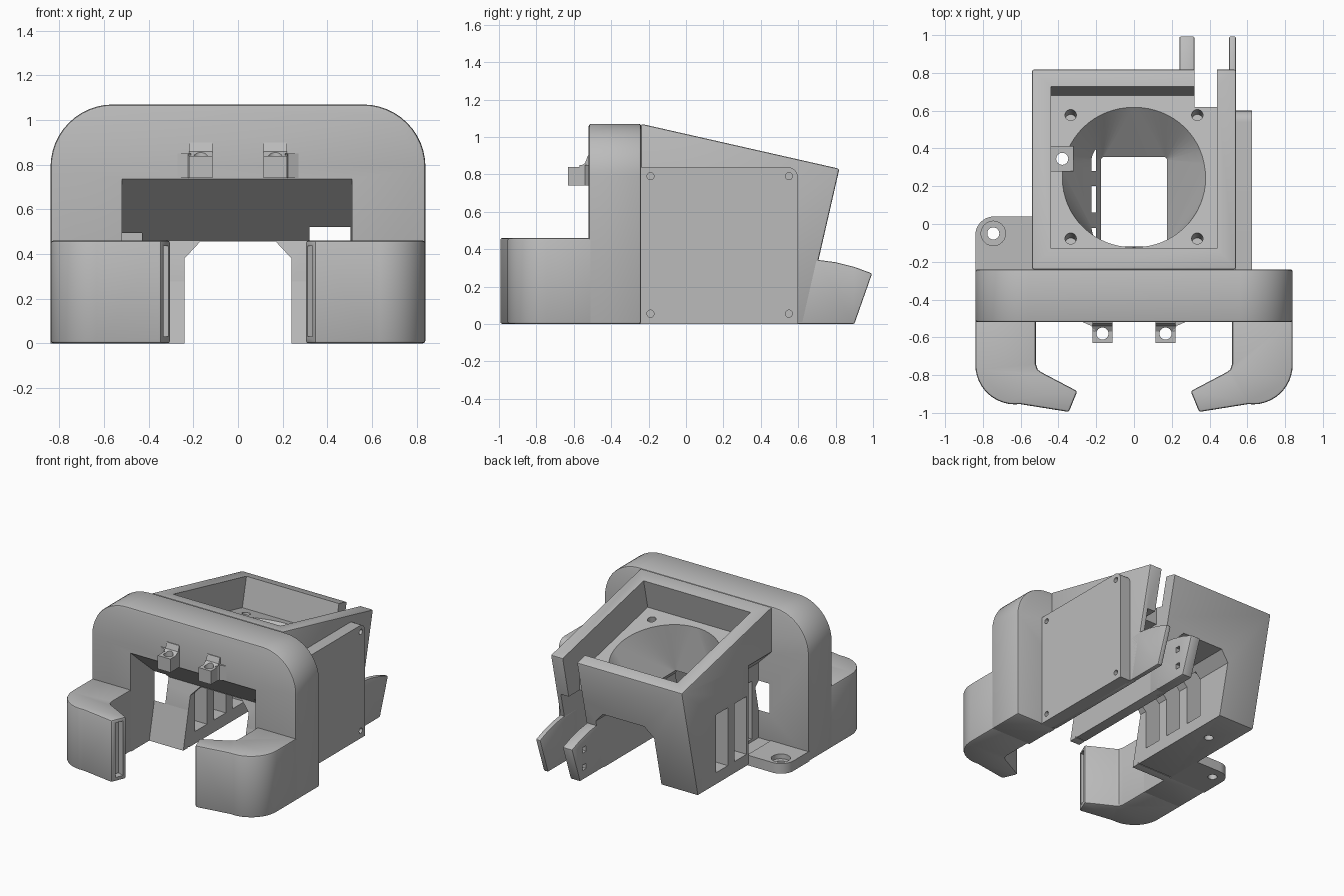
import bpy, bmesh
from math import sin, cos, atan, radians
from mathutils import Matrix, Vector

cube = bpy.data.objects.get("Cube")
if cube:
    bpy.data.objects.remove(cube)

grey = bpy.data.materials.new("light grey plastic")
grey.use_nodes = True
grey.diffuse_color = (0.5, 0.5, 0.5, 1)
grey.node_tree.nodes["Principled BSDF"].inputs["Base Color"].default_value = (0.5, 0.5, 0.5, 1)

# The fan seat is tilted down towards the back
TILT = atan(0.226)
SEAT = Matrix.Translation((0, 0.25, 0.733)) @ Matrix.Rotation(-TILT, 4, 'X')


def finish(name, bm):
    bmesh.ops.recalc_face_normals(bm, faces=bm.faces)
    mesh = bpy.data.meshes.new(name)
    bm.to_mesh(mesh)
    bm.free()
    mesh.materials.append(grey)
    obj = bpy.data.objects.new(name, mesh)
    bpy.context.collection.objects.link(obj)
    return obj


def prism(name, axis, pts, lo, hi):
    """Extrude a 2D outline along one axis."""
    place = {'X': lambda p, d: (d, p[0], p[1]),
             'Y': lambda p, d: (p[0], d, p[1]),
             'Z': lambda p, d: (p[0], p[1], d)}[axis]
    bm = bmesh.new()
    low = [bm.verts.new(place(p, lo)) for p in pts]
    high = [bm.verts.new(place(p, hi)) for p in pts]
    bm.faces.new(low)
    bm.faces.new(high)
    for i in range(len(pts)):
        j = (i + 1) % len(pts)
        bm.faces.new((low[i], low[j], high[j], high[i]))
    return finish(name, bm)


def box(name, x, y, z, matrix=None):
    obj = prism(name, 'Z', [(x[0], y[0]), (x[1], y[0]), (x[1], y[1]), (x[0], y[1])], *z)
    if matrix:
        obj.data.transform(matrix)
    return obj


def arc(cx, cy, r, start, end, n=12):
    angles = [radians(start + (end - start) * i / n) for i in range(n + 1)]
    return [(cx + r * cos(a), cy + r * sin(a)) for a in angles]


def rod(name, axis, centre, r, lo, hi, matrix=None):
    obj = prism(name, axis, arc(*centre, r, 0, 345, 23), lo, hi)
    if matrix:
        obj.data.transform(matrix)
    return obj


def apply(obj, mod):
    bpy.context.view_layer.objects.active = obj
    bpy.ops.object.modifier_apply(modifier=mod.name)


def bevel(obj, width=0.012):
    mod = obj.modifiers.new("bevel", 'BEVEL')
    mod.width, mod.segments, mod.limit_method = width, 2, 'ANGLE'
    mod.angle_limit = radians(40)
    apply(obj, mod)


def cut(obj, cutters):
    for c in cutters:
        mod = obj.modifiers.new("cut", 'BOOLEAN')
        mod.operation, mod.solver, mod.object = 'DIFFERENCE', 'EXACT', c
        apply(obj, mod)


def drop(cutters):
    for c in cutters:
        bpy.data.objects.remove(c)


# Passages shared by the arch and the housing
entry = prism("entry_cutter", 'X', [(-0.7, -0.1), (-0.7, 0.735), (-0.52, 0.735), (-0.2, 0.46),
                                    (-0.3, 0), (-0.32, -0.1)], -0.52, 0.51)
channel = prism("channel_cutter", 'Y', [(-0.24, -0.1), (-0.24, 0.38), (-0.17, 0.455), (0.17, 0.455),
                                        (0.24, 0.38), (0.24, -0.1)], -0.6, 1.2)
cable_bay = box("cable_bay_cutter", (0.32, 0.505), (-0.5, 1.2), (-0.1, 0.52))
shared = [entry, channel, cable_bay]

# Front arch
arch = prism("front_arch", 'Y', [(-0.84, 0), (0.84, 0)] + arc(0.56, 0.79, 0.28, 0, 90)
             + arc(-0.56, 0.79, 0.28, 90, 180), -0.52, -0.24)
bevel(arch)
cut(arch, shared)

# Rear housing with the sloped top
housing = prism("rear_housing", 'X', [(-0.24, 0), (-0.24, 1.07), (0.82, 0.83), (0.63, 0)], -0.54, 0.54)
pocket = box("pocket_cutter", (-0.44, 0.44), (-0.44, 0.44), (0, 0.6), SEAT)
notch = box("notch_cutter", (0.32, 0.44), (0.62, 1.2), (-0.1, 1.2))

# Round to square air duct as a hull
bm = bmesh.new()
for x, y in arc(0, 0, 0.385, 0, 354.375, 63):
    bm.verts.new(SEAT @ Vector((x, y, 0.01)))
for x in (-0.17, 0.17):
    for y in (-0.12, 0.34):
        bm.verts.new((x, y, 0.445))
bmesh.ops.convex_hull(bm, input=bm.verts)
duct = finish("duct_cutter", bm)

cutters = [pocket, notch, duct]
for sx in (-0.335, 0.335):
    for sy in (-0.335, 0.335):
        cutters.append(rod("screw_cutter", 'Z', (sx, sy), 0.03, -0.12, 0.1, SEAT))
for y in (-0.16, 0.06, 0.28):
    cutters.append(box("vent_cutter", (-0.7, -0.2), (y, y + 0.14), (0.09, 0.52)))
cutters.append(prism("recess_cutter", 'Y', [(-0.6, 0.07), (-0.6, 0.76), (-0.54, 0.74), (-0.43, 0.63),
                                            (-0.43, 0.07)], -0.3, 0.04))
cutters.append(box("nut_recess_cutter", (-0.44, -0.32), (0.28, 0.41), (0.64, 0.9)))
cutters.append(rod("bolt_cutter", 'Z', (-0.38, 0.345), 0.032, -0.1, 0.9))
bevel(housing, 0.01)
cut(housing, shared + cutters)
drop(cutters + shared)

# Bolt boss inside the duct
boss = box("bolt_boss", (-0.44, -0.32), (0.28, 0.41), (0.52, 0.64))
boss_cut = [rod("bore_cutter", 'Z', (-0.38, 0.345), 0.032, 0.4, 0.8),
            rod("head_cutter", 'Z', (-0.38, 0.345), 0.058, 0.61, 0.8)]
cut(boss, boss_cut)
drop(boss_cut)

# Hooked arms with a slot in each tip
for side, label in ((1, "left"), (-1, "right")):
    outline = [(0.84, -0.5)] + arc(0.63, -0.745, 0.21, 0, -97) + [
        (0.345, -0.995), (0.3, -0.885), (0.49, -0.785), (0.51, -0.77), (0.52, -0.74), (0.52, -0.5)]
    arm = prism(label + "_arm", 'Z', [(side * x, y) for x, y in outline], 0, 0.46)
    bevel(arm)
    turn = Matrix.Translation((side * 0.322, -0.938, 0)) @ Matrix.Rotation(side * radians(22), 4, 'Z')
    slot = box("slot_cutter", (-0.05, 0.05), (-0.03, 0.03), (0.03, 0.435), turn)
    cut(arm, [slot])
    drop([slot])

    # Tie loop on the arch face with its flare
    mid = side * 0.167
    loop = prism(label + "_tie_loop", 'X', [(-0.5, 0.74), (-0.63, 0.74), (-0.63, 0.84), (-0.57, 0.84),
                                            (-0.54, 0.86), (-0.525, 0.9), (-0.5, 0.9)],
                 mid - 0.052, mid + 0.052)
    hole = rod("loop_cutter", 'Z', (mid, -0.58), 0.032, 0.7, 1)
    cut(loop, [hole])
    drop([hole])
    flare = [(0.21, -0.5), (0.21, -0.57), (0.225, -0.54), (0.27, -0.52), (0.27, -0.5)]
    prism(label + "_loop_flare", 'Z', [(side * x, y) for x, y in flare], 0.74, 0.85)

# Bolt tab beside the housing
tab = prism("bolt_tab", 'Z', [(-0.53, -0.25), (-0.53, 0.04)] + arc(-0.74, -0.06, 0.1, 90, 180)
            + [(-0.84, -0.25)], 0, 0.075)
tab_cut = [rod("tab_hole_cutter", 'Z', (-0.745, -0.05), 0.032, -0.1, 0.2),
           rod("tab_head_cutter", 'Z', (-0.745, -0.05), 0.065, 0.04, 0.2)]
cut(tab, tab_cut)
drop(tab_cut)

# Side plate with four pilot holes
plate = prism("side_plate", 'X', [(-0.25, 0), (0.6, 0)] + arc(0.54, 0.78, 0.06, 0, 90, 6)
              + [(-0.25, 0.84)], 0.535, 0.625)
plate_cut = [rod("pilot_cutter", 'X', (y, z), 0.019, 0.57, 0.7)
             for y in (-0.19, 0.55) for z in (0.055, 0.79)]
cut(plate, plate_cut)
drop(plate_cut)

# Rear fork prongs
fork = [(0.55, 0), (0.55, 0.34), (0.71, 0.342), (0.8, 0.33), (0.9, 0.305), (0.995, 0.27), (0.9, 0)]
for label, lo, hi in (("inner_prong", 0.24, 0.32), ("outer_prong", 0.503, 0.54)):
    prong = prism(label, 'X', fork, lo, hi)
    bevel(prong, 0.008)
    holes = [box("prong_cutter", (0.2, 0.6), (0.83, 0.87), (z, z + 0.04)) for z in (0.07, 0.2)]
    if lo < 0.4:
        cut(prong, holes)
    drop(holes)

# Smooth shading on the curved parts
bpy.ops.object.select_all(action='DESELECT')
for obj in bpy.context.collection.objects:
    if obj.type == 'MESH':
        obj.select_set(True)
        bpy.context.view_layer.objects.active = obj
bpy.ops.object.shade_smooth_by_angle(angle=radians(30))
